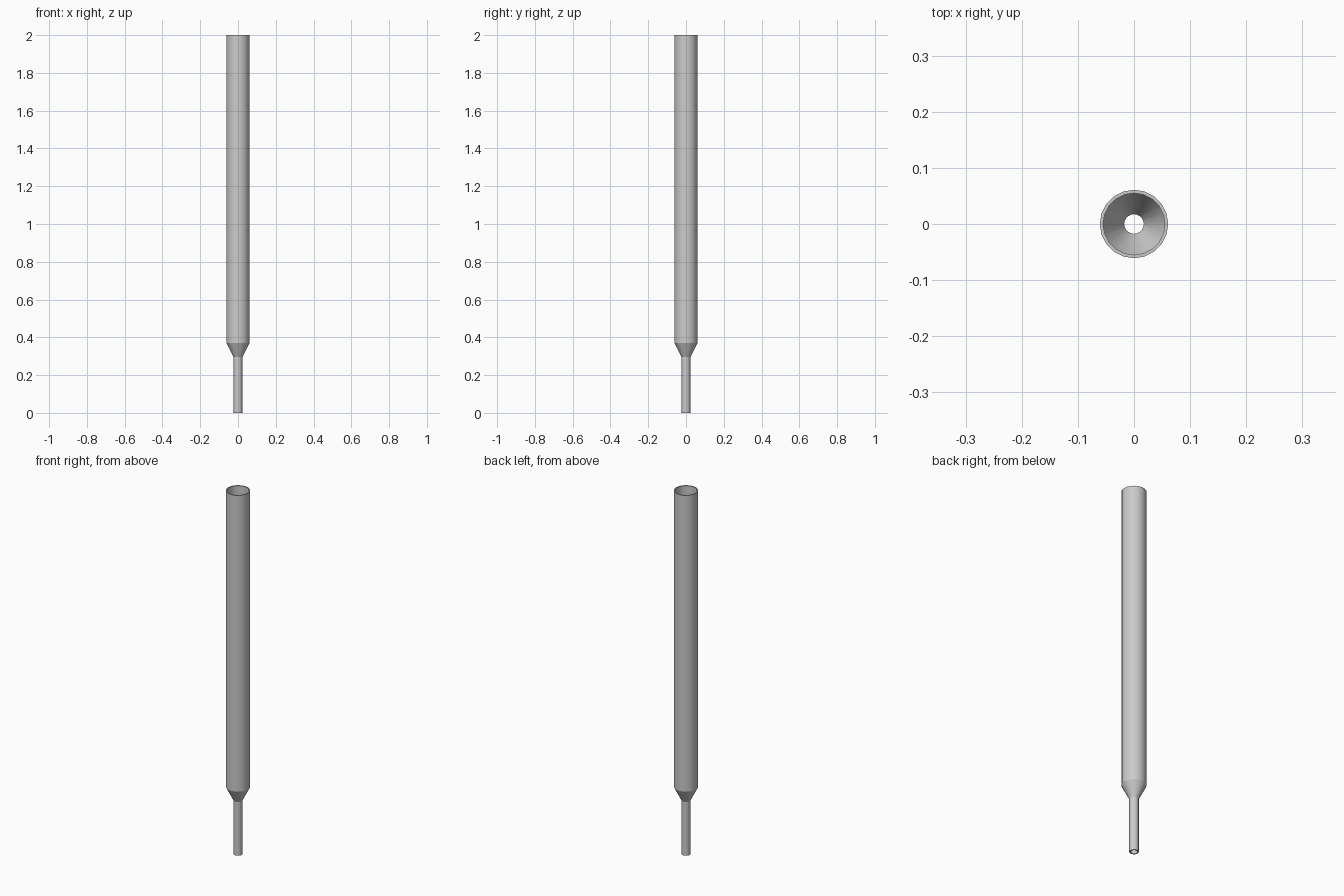
import bpy, bmesh, math

if "Cube" in bpy.data.objects:
    bpy.data.objects.remove(bpy.data.objects["Cube"])

SIDES = 20

# Closed wall cross-section (radius, height): outside going up, inside going down
profile = [(0.023, 0), (0.023, 0.295), (0.061, 0.37), (0.061, 2.0),
           (0.055, 2.0), (0.055, 0.37), (0.0175, 0.295), (0.0175, 0)]

# Hollow tapered tube, turned from the cross-section
bm = bmesh.new()
rings = []
for r, z in profile:
    rings.append([bm.verts.new((r * math.cos(2 * math.pi * i / SIDES),
                                r * math.sin(2 * math.pi * i / SIDES), z))
                  for i in range(SIDES)])
for k, low in enumerate(rings):
    high = rings[(k + 1) % len(rings)]
    for i in range(SIDES):
        j = (i + 1) % SIDES
        bm.faces.new((low[i], low[j], high[j], high[i]))
bmesh.ops.recalc_face_normals(bm, faces=bm.faces)

mesh = bpy.data.meshes.new("tapered_tube")
bm.to_mesh(mesh)
bm.free()
tube = bpy.data.objects.new("tapered_tube", mesh)
bpy.context.collection.objects.link(tube)

# Smooth round walls, crisp rims and shoulders
bpy.context.view_layer.objects.active = tube
tube.select_set(True)
bpy.ops.object.shade_smooth_by_angle(angle=math.radians(25))
